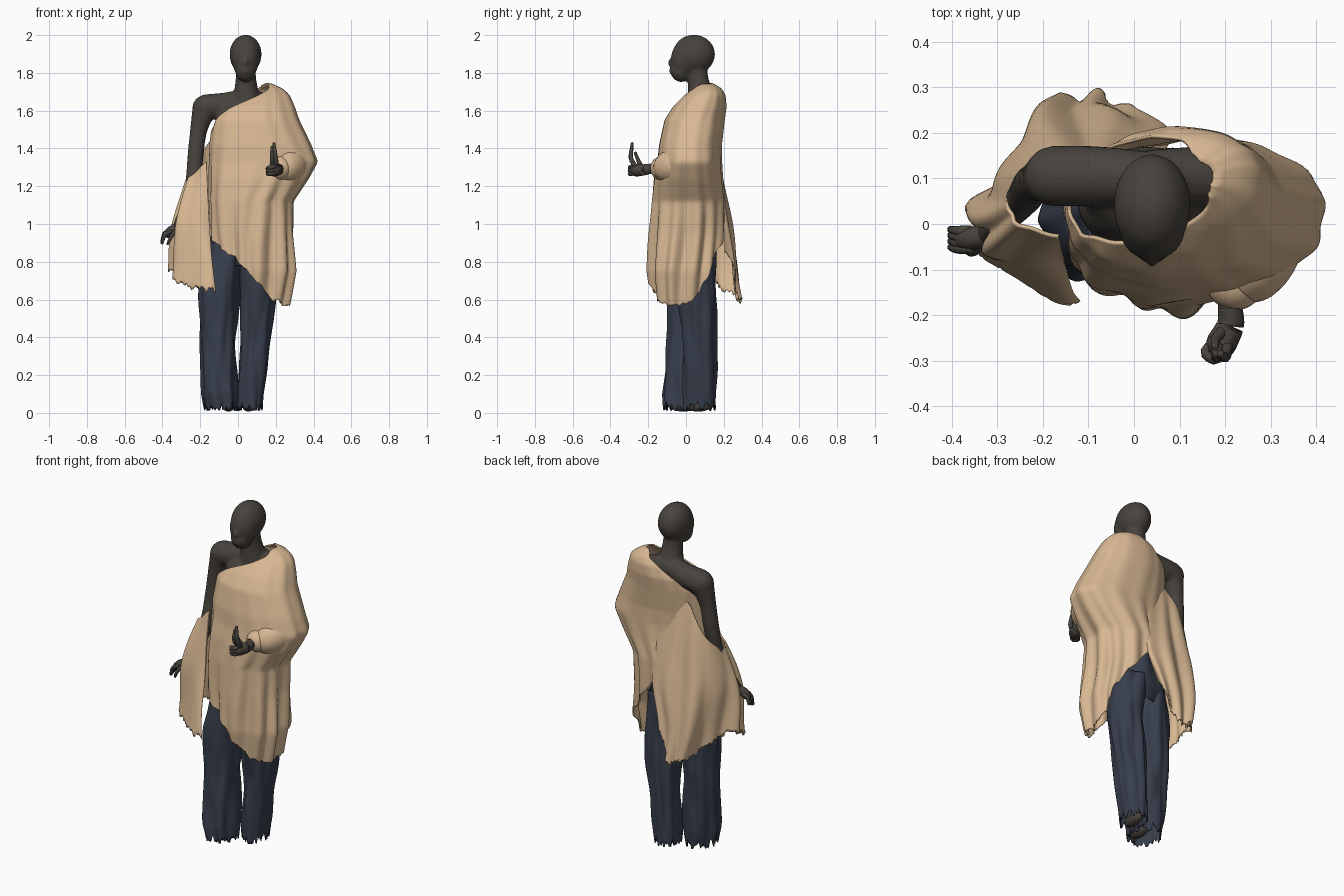
import bpy, bmesh, math, random
from mathutils import Vector, Matrix, noise

random.seed(4)


def material(name, rgb):
    m = bpy.data.materials.new(name)
    m.diffuse_color = (*rgb, 1)
    return m


SKIN = material("dark skin", (0.064, 0.055, 0.046))
CLOTH = material("tan cloth", (0.68, 0.475, 0.29))
DENIM = material("navy trousers", (0.038, 0.048, 0.072))


def finish(bm, name, mat):
    bmesh.ops.recalc_face_normals(bm, faces=bm.faces)
    me = bpy.data.meshes.new(name)
    bm.to_mesh(me)
    bm.free()
    me.materials.append(mat)
    me.shade_smooth()
    ob = bpy.data.objects.new(name, me)
    bpy.context.collection.objects.link(ob)
    return ob


def curve(pts, t):
    """Smooth curve through points of any dimension, t in 0..1."""
    n = len(pts) - 1
    i = min(int(t * n), n - 1)
    f = t * n - i
    a, b, c, d = (pts[min(max(k, 0), n)] for k in (i - 1, i, i + 1, i + 2))
    return [0.5 * (2 * q + (r - p) * f + (2 * p - 5 * q + 4 * r - s) * f * f
                   + (3 * q - p - 3 * r + s) * f ** 3) for p, q, r, s in zip(a, b, c, d)]


def lookup(table, key):
    """Interpolated values from rows that begin with an increasing key."""
    if key <= table[0][0]:
        return table[0][1:]
    for a, b in zip(table, table[1:]):
        if key <= b[0]:
            f = (key - a[0]) / (b[0] - a[0])
            return [p + (q - p) * f for p, q in zip(a[1:], b[1:])]
    return table[-1][1:]


def sheet(name, func, nu, nv, mat, closed, thick, soft):
    """Cloth from func(u, v); v = 0 is the hem."""
    bm = bmesh.new()
    cols = nu if closed else nu + 1
    grid = [[bm.verts.new(func(i / nu, j / nv)) for i in range(cols)] for j in range(nv + 1)]
    for j in range(nv):
        for i in range(nu):
            k = (i + 1) % cols
            bm.faces.new((grid[j][i], grid[j][k], grid[j + 1][k], grid[j + 1][i]))
    ob = finish(bm, name, mat)
    if soft:
        ob.modifiers.new("soften", 'SMOOTH').iterations = soft
    s = ob.modifiers.new("thickness", 'SOLIDIFY')
    s.thickness, s.offset = thick, 0


def ball(bm, c, r):
    bmesh.ops.create_uvsphere(bm, u_segments=24, v_segments=16, radius=1,
                              matrix=Matrix.Translation(c) @ Matrix.Diagonal((*r, 1)))


def tube(bm, pts, n=14, steps=14):
    """Round limb through (x, y, z, radius) points, capped."""
    rows = [curve(pts, i / steps) for i in range(steps + 1)]
    rings = []
    for i, p in enumerate(rows):
        d = Vector(rows[min(i + 1, steps)][:3]) - Vector(rows[max(i - 1, 0)][:3])
        side = d.cross(Vector((0.3, 1, 0.1))).normalized()
        up = d.cross(side).normalized()
        rings.append([bm.verts.new(Vector(p[:3]) + p[3] * (side * math.cos(a) + up * math.sin(a)))
                      for a in (math.tau * k / n for k in range(n))])
    for a, b in zip(rings, rings[1:]):
        for k in range(n):
            bm.faces.new((a[k], a[(k + 1) % n], b[(k + 1) % n], b[k]))
    bm.faces.new(rings[0][::-1])
    bm.faces.new(rings[-1])
    for p in (pts[0], pts[-1]):
        ball(bm, p[:3], [p[3] * 0.98] * 3)


# Body: head, neck, torso, shoulders and arms fused together
bm = bmesh.new()
ball(bm, (0.04, 0.042, 1.898), (0.085, 0.112, 0.104))
ball(bm, (0.04, -0.01, 1.87), (0.072, 0.07, 0.1))
ball(bm, (0.04, -0.025, 1.815), (0.056, 0.058, 0.064))
ball(bm, (0.04, -0.078, 1.852), (0.012, 0.02, 0.025))
ball(bm, (0.04, -0.072, 1.81), (0.026, 0.018, 0.02))
tube(bm, [(0.04, 0.055, 1.86, 0.055), (0.042, 0.065, 1.76, 0.056), (0.045, 0.085, 1.64, 0.08)])
ball(bm, (0.01, 0.05, 1.42), (0.135, 0.11, 0.24))
ball(bm, (0.03, 0.075, 1.55), (0.15, 0.095, 0.12))
ball(bm, (0.02, 0.04, 1.05), (0.13, 0.1, 0.25))
tube(bm, [(0.03, 0.1, 1.655, 0.06), (-0.07, 0.105, 1.63, 0.066), (-0.165, 0.105, 1.62, 0.068)])
tube(bm, [(0.05, 0.105, 1.66, 0.06), (0.18, 0.105, 1.61, 0.07)])
tube(bm, [(-0.175, 0.105, 1.615, 0.068), (-0.208, 0.095, 1.5, 0.046), (-0.225, 0.085, 1.36, 0.043),
          (-0.24, 0.06, 1.22, 0.04), (-0.28, 0.02, 1.08, 0.036), (-0.325, -0.025, 0.975, 0.024)])
tube(bm, [(0.2, 0.1, 1.58, 0.06), (0.27, 0.08, 1.45, 0.05), (0.32, 0.05, 1.31, 0.042),
          (0.27, -0.07, 1.29, 0.038), (0.21, -0.19, 1.295, 0.025)])
body = finish(bm, "body", SKIN)
r = body.modifiers.new("fuse", 'REMESH')
r.mode, r.voxel_size, r.use_smooth_shade = 'VOXEL', 0.009, True
s = body.modifiers.new("soften", 'SMOOTH')
s.factor, s.iterations = 0.5, 6

# Right hand: relaxed, fingers together and curling down
bm = bmesh.new()
tube(bm, [(-0.32, -0.02, 0.98, 0.024), (-0.35, -0.031, 0.967, 0.025), (-0.37, -0.034, 0.95, 0.024)])
for k in range(4):
    y = -0.054 + k * 0.013
    tube(bm, [(-0.36, y, 0.96, 0.012), (-0.388, y, 0.94 + 0.004 * k, 0.011),
              (-0.402, y + 0.003, 0.9 + 0.005 * k, 0.008)], 8, 8)
tube(bm, [(-0.335, -0.045, 0.96, 0.011), (-0.355, -0.062, 0.93, 0.01), (-0.372, -0.055, 0.895, 0.007)], 8, 8)
finish(bm, "right_hand", SKIN)

# Left hand: raised, fingers pointing up and the others folded
bm = bmesh.new()
tube(bm, [(0.21, -0.18, 1.295, 0.026), (0.212, -0.22, 1.287, 0.03), (0.192, -0.262, 1.285, 0.034)])
for k in range(2):
    tube(bm, [(0.205 - k * 0.02, -0.265, 1.3, 0.013), (0.2 - k * 0.02, -0.292, 1.35, 0.012),
              (0.19 - k * 0.01, -0.285, 1.425 - k * 0.02, 0.008)], 8, 8)
for k in range(3):
    tube(bm, [(0.2, -0.275, 1.305 - k * 0.018, 0.012), (0.178, -0.297, 1.3 - k * 0.017, 0.012),
              (0.155, -0.283, 1.295 - k * 0.015, 0.01), (0.165, -0.265, 1.29 - k * 0.012, 0.008)], 8, 8)
tube(bm, [(0.195, -0.235, 1.3, 0.013), (0.18, -0.252, 1.335, 0.011), (0.178, -0.268, 1.375, 0.008)], 8, 8)
finish(bm, "left_hand", SKIN)

# Feet, mostly hidden under the trouser hems
for name, x, y in (("right_foot", -0.05, -0.015), ("left_foot", 0.055, 0.065)):
    bm = bmesh.new()
    ball(bm, (x, y, 0.037), (0.032, 0.07, 0.03))
    tube(bm, [(x, y + 0.02, 0.05, 0.032), (x, y + 0.02, 0.2, 0.032)])
    finish(bm, name, SKIN)


# Trousers: two loose frayed legs and a hip piece; rows are z, cx, cy, rx, ry
def trousers(name, rows, fray, seed):
    rip = [0.5 * fray * (random.random() ** 2 + max(0, noise.noise((i * 0.35, seed, 0)))) for i in range(72)]

    def f(u, v):
        z = rows[0][0] + (rows[-1][0] - rows[0][0]) * v
        cx, cy, rx, ry = lookup(rows, z)
        a = u * math.tau
        k = 1 + 0.2 * noise.noise((math.cos(a) * 1.9, math.sin(a) * 1.9 + seed, z * 4))
        z += rip[round(u * 72) % 72] * max(0, 1 - v * 8)
        return (cx + rx * k * math.cos(a), cy + ry * k * math.sin(a), z)
    sheet(name, f, 72, 50, DENIM, True, 0.006, 0)


trousers("right_trouser_leg", [(0.01, -0.088, -0.015, 0.085, 0.095), (0.1, -0.095, -0.015, 0.09, 0.103),
         (0.4, -0.105, 0, 0.093, 0.095), (0.65, -0.1, 0.015, 0.097, 0.1), (0.9, -0.065, 0.03, 0.09, 0.11)], 0.09, 0)
trousers("left_trouser_leg", [(0.01, 0.064, 0.075, 0.064, 0.082), (0.1, 0.068, 0.075, 0.068, 0.085),
         (0.4, 0.095, 0.07, 0.083, 0.088), (0.65, 0.11, 0.055, 0.092, 0.1), (0.9, 0.09, 0.04, 0.09, 0.11)], 0.09, 7)
trousers("trouser_hips", [(0.78, 0.015, 0.035, 0.13, 0.09), (0.85, 0.015, 0.035, 0.155, 0.12),
         (1.0, 0.015, 0.035, 0.15, 0.12), (1.15, 0.015, 0.04, 0.13, 0.11)], 0, 3)

# Main drape: one-shoulder cloth; rows are z, xmin, xmax, ymin, ymax
hull = [(0.55, -0.1, 0.265, -0.165, 0.16), (0.75, -0.13, 0.3, -0.19, 0.18), (0.95, -0.14, 0.285, -0.185, 0.195),
        (1.12, -0.145, 0.285, -0.175, 0.2), (1.24, -0.145, 0.365, -0.165, 0.19), (1.33, -0.145, 0.415, -0.148, 0.185),
        (1.42, -0.145, 0.38, -0.138, 0.185), (1.55, -0.13, 0.318, -0.11, 0.2), (1.62, -0.1, 0.295, -0.065, 0.21),
        (1.68, -0.03, 0.27, -0.005, 0.205), (1.715, 0.025, 0.235, 0.04, 0.185), (1.745, 0.08, 0.165, 0.075, 0.135)]
# Rows are angle in degrees, hem height, top height
edges = [(-180, 0.92, 1.47), (-150, 0.9, 1.58), (-120, 0.82, 1.64), (-90, 0.71, 1.69), (-60, 0.6, 1.735),
         (-30, 0.56, 1.745), (0, 0.57, 1.745), (25, 0.64, 1.745), (45, 0.78, 1.745), (65, 0.89, 1.745),
         (90, 1.0, 1.735), (120, 1.0, 1.69), (150, 0.95, 1.57), (180, 0.92, 1.47)]
rip = [random.uniform(-0.02, 0.02) for _ in range(201)]


def folds(a, z):
    low = min(1, max(0.2, (1.5 - z) / 0.6))
    wave = math.sin(a * 13 + 3 * noise.noise((z * 1.5, a, 0)))
    return low * (0.009 * wave + 0.018 * noise.noise((math.cos(a) * 2.5, math.sin(a) * 2.5, z * 1.8)))


def drape(u, v):
    a = u * math.tau - math.pi
    hem, top = lookup(edges, math.degrees(a))
    z = hem + (top - hem) * v
    x0, x1, y0, y1 = lookup(hull, z)
    k = 1 + folds(a, z) / 0.18
    c, s = math.cos(a), math.sin(a)
    if v == 0:
        z += rip[round(u * 200)]
    return ((x0 + x1) / 2 + (x1 - x0) / 2 * k * c,
            (y0 + y1) / 2 + (y1 - y0) / 2 * k * math.copysign(abs(s) ** 0.85, s), z)


sheet("main_drape", drape, 200, 90, CLOTH, True, 0.008, 4)

# Sleeve fold over the raised left forearm
bm = bmesh.new()
tube(bm, [(0.325, 0.05, 1.33, 0.065), (0.285, -0.04, 1.315, 0.088), (0.25, -0.095, 1.3, 0.085),
          (0.222, -0.125, 1.295, 0.066)], 20, 20)
finish(bm, "sleeve_fold", CLOTH)

# Arm wrap: the cloth tail from the back, around the right forearm to the front
wrap_rows = [
    [(0.01, 0.215, 0.86), (-0.07, 0.285, 0.61), (-0.19, 0.24, 0.64), (-0.325, 0.06, 0.76),
     (-0.31, -0.08, 0.69), (-0.12, -0.16, 0.65)],
    [(0.07, 0.195, 1.04), (-0.08, 0.235, 1.02), (-0.24, 0.19, 1.0), (-0.33, 0.04, 1.0),
     (-0.305, -0.07, 0.98), (-0.155, -0.11, 0.98)],
    [(0.07, 0.16, 1.36), (-0.08, 0.135, 1.5), (-0.215, 0.14, 1.33), (-0.275, 0.06, 1.23),
     (-0.25, 0.0, 1.25), (-0.165, -0.025, 1.33)]]


def wrap(u, v):
    p = Vector(curve([curve(row, u) for row in wrap_rows], v))
    out = Vector((p.x + 0.12, p.y - 0.05, 0)).normalized()
    p += out * (1.2 - v) * (0.012 * math.sin(u * 42 + 3 * noise.noise((p.z * 2, u * 3, 0)))
                            + 0.03 * noise.noise((u * 7, p.z * 2.5, 5)))
    if v == 0:
        p.z += rip[round(u * 120)]
    return p


sheet("arm_wrap", wrap, 120, 50, CLOTH, False, 0.008, 0)
